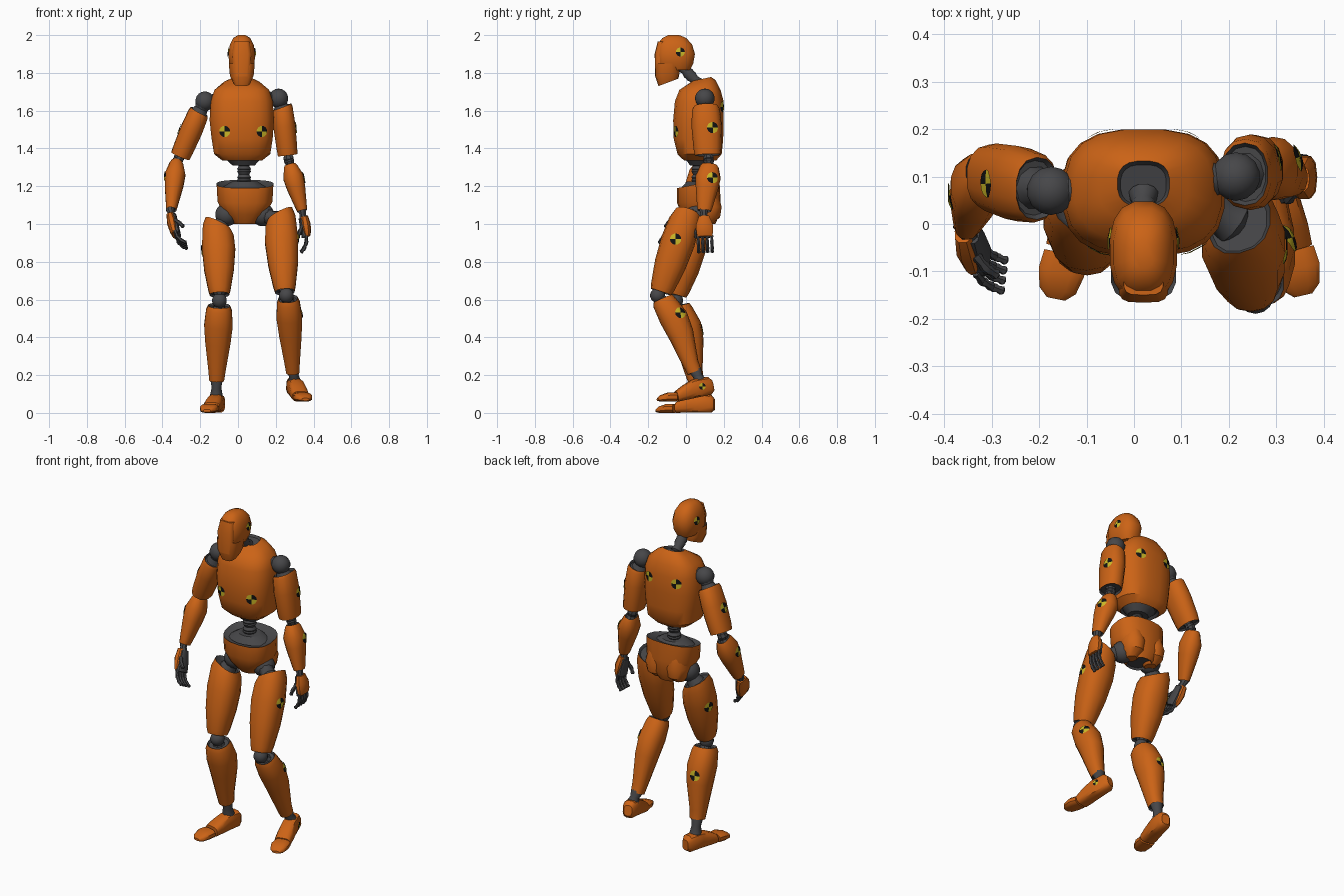
import bpy, bmesh, math
from mathutils import Vector
from mathutils.bvhtree import BVHTree

cube = bpy.data.objects.get("Cube")
if cube:
    bpy.data.objects.remove(cube, do_unlink=True)

# Materials
COLOURS = {"orange": (0.6, 0.125, 0.008), "dark_grey": (0.062, 0.062, 0.066),
           "yellow": (0.6, 0.48, 0.02), "black": (0.006, 0.006, 0.006)}
MATS = []
for label, rgb in COLOURS.items():
    m = bpy.data.materials.new(label)
    m.use_nodes = True
    m.diffuse_color = (*rgb, 1)
    node = m.node_tree.nodes["Principled BSDF"]
    node.inputs["Base Color"].default_value = (*rgb, 1)
    node.inputs["Roughness"].default_value = 0.6
    MATS.append(m)
ORANGE, GREY, YELLOW, BLACK = range(4)
X, Y, Z = Vector((1, 0, 0)), Vector((0, 1, 0)), Vector((0, 0, 1))
parts, trees = [], {}


def finish(name, bm, normals=True):
    if normals:
        bmesh.ops.recalc_face_normals(bm, faces=bm.faces)
    trees[name] = BVHTree.FromBMesh(bm)
    mesh = bpy.data.meshes.new(name)
    bm.to_mesh(mesh)
    bm.free()
    for m in MATS:
        mesh.materials.append(m)
    ob = bpy.data.objects.new(name, mesh)
    bpy.context.collection.objects.link(ob)
    parts.append(ob)


def loft(name, rings, mat=ORANGE, n=14, e=2.0, socket=False):
    """Skin rings of (centre, u, v); sockets close the ends with recessed grey."""
    bm = bmesh.new()
    power = lambda a: math.copysign(abs(a) ** (2 / e), a)
    loops = []
    for c, u, v in rings:
        angles = [math.tau * (i + 0.5) / n for i in range(n)]
        loops.append([bm.verts.new(c + u * power(math.cos(a)) + v * power(math.sin(a)))
                      for a in angles])

    def bridge(p, q, index):
        for i in range(n):
            j = (i + 1) % n
            bm.faces.new((p[i], p[j], q[j], q[i])).material_index = index

    for p, q in zip(loops, loops[1:]):
        bridge(p, q, mat)
    for end, c, nxt in ((loops[0], rings[0][0], rings[1][0]),
                        (loops[-1], rings[-1][0], rings[-2][0])):
        if socket:
            step = (nxt - c).normalized() * 0.012
            inner = [bm.verts.new(c + (v.co - c) * 0.88 + step) for v in end]
            bridge(end, inner, GREY)
            end = inner
        bm.faces.new(end).material_index = GREY if socket else mat
    finish(name, bm)


def stack(name, rows, **kw):
    """Horizontal sections: z, x, y, half width, half depth, rise to the back."""
    loft(name, [(Vector((x, y, z)), X * rx, Vector((0, ry, tilt)))
                for z, x, y, rx, ry, tilt in rows], **kw)


def limb(name, a, b, profile, scale=1.0, slant=0.0):
    """Shell from a to b; profile rows: position, side radius, depth radius, shift back."""
    a, b = Vector(a), Vector(b)
    w = (b - a).normalized()
    u = (X - w * X.dot(w)).normalized()
    v = u.cross(w)
    rings = []
    for t, ru, rv, off in profile:
        lean = slant * max(0, 1 - t / 0.4)
        rings.append((a.lerp(b, t) + v * off, (u + w * lean) * ru * scale, v * rv * scale))
    loft(name, rings, e=2.3, socket=True)


def rod(name, points, r, n=8):
    """Jointed rod, each link pinched in its middle."""
    rings = []
    for a, b in zip(points, points[1:]):
        a, b = Vector(a), Vector(b)
        w = (b - a).normalized()
        u = (Y - w * Y.dot(w)).normalized()
        for t, k in ((0, 0.9), (0.15, 1), (0.5, 0.75), (0.85, 1)):
            rings.append((a.lerp(b, t), u * r * k, w.cross(u) * r * k))
    rings.append((b, u * r * 0.6, w.cross(u) * r * 0.6))
    loft(name, rings, GREY, n)


def ball(name, c, r):
    bm = bmesh.new()
    bmesh.ops.create_uvsphere(bm, u_segments=14, v_segments=9, radius=r)
    bmesh.ops.translate(bm, verts=bm.verts, vec=Vector(c))
    for f in bm.faces:
        f.material_index = GREY
    finish(name, bm)


def marker(target, point, direction, r=0.03):
    """Round checkered target draped on a shell."""
    d = Vector(direction).normalized()
    tree = trees[target]
    start = Vector(point) - d
    hit, normal, _, _ = tree.ray_cast(start, d)
    if hit is None:
        return
    if normal.dot(d) > 0:
        normal = -normal
    u = (Z - normal * Z.dot(normal)).normalized()
    v = normal.cross(u)
    bm = bmesh.new()

    def drape(p):
        q = tree.ray_cast(p + normal * 0.03, -normal, 0.06)[0]
        return bm.verts.new((q or p) + normal * 0.005)

    centre, n = drape(hit), 16
    loops = [[drape(hit + (u * math.cos(math.tau * i / n) + v * math.sin(math.tau * i / n)) * r * k)
              for i in range(n)] for k in (0.5, 1)]
    for i in range(n):
        j = (i + 1) % n
        colour = BLACK if (i * 4 // n) % 2 else YELLOW
        for f in ((centre, loops[0][i], loops[0][j]),
                  (loops[0][i], loops[1][i], loops[1][j], loops[0][j])):
            bm.faces.new(f).material_index = colour
    finish(target + "_marker_%d" % len(parts), bm, normals=False)


# Head
stack("skull", [(1.815, .02, -.06, .052, .083, 0), (1.85, .02, -.06, .068, .1, 0),
                (1.9, .02, -.057, .072, .106, 0), (1.95, .02, -.06, .064, .094, 0),
                (1.985, .02, -.062, .045, .064, 0), (2.0, .02, -.065, .02, .03, 0)], e=2.5, n=16)
stack("face_plate", [(1.78, .02, -.13, .044, .033, 0), (1.9, .02, -.134, .052, .032, 0),
                     (1.965, .02, -.12, .042, .03, 0)], e=3.5)
stack("jaw_guard", [(1.75, .02, -.093, .045, .053, .02), (1.79, .02, -.098, .064, .064, .01),
                    (1.85, .02, -.1, .07, .062, 0)], e=3, socket=True)
rod("neck", [(.02, -.03, 1.84), (.02, .02, 1.79), (.02, .07, 1.74)], .032, 12)

# Torso, waist and pelvis
stack("chest_shell", [(1.335, .022, .075, .105, .085, 0), (1.37, .022, .072, .15, .118, 0),
                      (1.45, .022, .066, .163, .132, 0), (1.55, .02, .066, .172, .135, 0),
                      (1.65, .02, .07, .166, .13, 0), (1.71, .02, .074, .146, .11, 0),
                      (1.75, .02, .082, .095, .075, .012), (1.768, .02, .085, .055, .048, .01)],
      e=2.7, n=20, socket=True)
stack("chest_base", [(1.31, .03, .07, .06, .05, 0), (1.35, .025, .072, .1, .08, 0)], mat=GREY, n=16)
rod("spine", [(.032, .065, z) for z in (1.19, 1.24, 1.285, 1.33)], .038, 12)
stack("pelvis_dome", [(1.19, .035, .065, .125, .095, 0), (1.225, .035, .065, .07, .06, 0)],
      mat=GREY, n=16)
stack("pelvis_shell", [(1.0, .035, .085, .06, .07, 0), (1.05, .036, .078, .11, .1, 0),
                       (1.12, .037, .068, .147, .115, .01), (1.212, .037, .065, .152, .112, .022)],
      e=2.5, n=18, socket=True)
for side, x in (("right", -.03), ("left", .105)):
    stack(side + "_buttock", [(1.0, x, .1, .03, .035, 0), (1.035, x, .11, .058, .07, 0),
                              (1.09, x, .115, .066, .074, 0), (1.16, x, .11, .05, .06, 0)])

# Limb profiles
UPPER_ARM = [(0, .05, .066, 0), (.06, .056, .074, 0), (.4, .06, .08, 0),
             (.85, .056, .074, 0), (1, .053, .068, 0)]
FOREARM = [(0, .03, .04, 0), (.05, .037, .05, 0), (.27, .055, .067, 0), (.5, .05, .06, 0),
           (.9, .032, .042, 0), (1, .027, .036, 0)]
THIGH = [(0, .068, .07, 0), (.1, .083, .084, 0), (.35, .09, .091, 0), (.65, .08, .084, 0),
         (.93, .06, .065, 0), (1, .052, .056, 0)]
CALF = [(0, .052, .055, 0), (.06, .062, .064, 0), (.27, .069, .076, .012), (.5, .061, .068, .014),
        (.88, .041, .043, 0), (1, .036, .038, 0)]


def arm(side, shoulder, top, low, elbow, wrist, slant):
    ball(side + "_shoulder_ball", shoulder, .052)
    inward = Vector(shoulder).lerp(Vector((.02, .075, 1.66)), .4)
    rod(side + "_shoulder_link", [inward, shoulder, Vector(top).lerp(Vector(low), .1)], .046, 10)
    limb(side + "_upper_arm", top, low, UPPER_ARM, slant=slant)
    rod(side + "_elbow", [Vector(low).lerp(Vector(top), .1), Vector(low).lerp(Vector(elbow), .5),
                          Vector(elbow).lerp(Vector(wrist), .1)], .03)
    limb(side + "_forearm", elbow, wrist, FOREARM)


def hand(side, wrist, knuckle, inward):
    a, b = Vector(wrist), Vector(knuckle)
    w = (b - a).normalized()
    s = (Y - w * Y.dot(w)).normalized()
    n = w.cross(s)
    n = n if n.x * inward > 0 else -n
    rod(side + "_wrist", [a - w * .03, a + w * .03], .024)
    loft(side + "_palm", [(a.lerp(b, t) + n * .01, s * k, n * .016)
                          for t, k in ((.15, .025), (.5, .038), (1, .04))], GREY, 10, 3)
    loft(side + "_hand_shell", [(a.lerp(b, t) - n * .006, s * k, n * d) for t, k, d in
                                ((.08, .028, .02), (.45, .046, .027), (.8, .046, .022),
                                 (.97, .04, .014))], n=10, e=2.6)
    for i, label in enumerate(("index", "middle", "ring", "little")):
        points = [b + s * (i - 1.5) * .024 - w * .01]
        for length, curl in ((.038, .15), (.033, .6), (.028, 1.1)):
            points.append(points[-1] + (w + n * curl).normalized() * length)
        rod("%s_%s_finger" % (side, label), points, .0105, 6)
    base = a.lerp(b, .45) - s * .03 + n * .012
    middle = base + (w - s * .5 + n * .6).normalized() * .04
    rod(side + "_thumb", [base, middle, middle + (w + n * .6).normalized() * .035], .012, 6)


arm("left", (.215, .1, 1.665), (.234, .105, 1.62), (.263, .115, 1.365),
    (.275, .125, 1.315), (.34, .097, 1.07), -.25)
hand("left", (.343, .095, 1.05), (.363, .1, .93), -1)
arm("right", (-.175, .07, 1.65), (-.205, .075, 1.595), (-.305, .1, 1.36),
    (-.325, .11, 1.33), (-.353, .0, 1.075), .1)
hand("right", (-.355, -.01, 1.06), (-.328, -.075, .94), 1)


def leg(side, hip, top, low, knee, shin, ankle, slant, scale):
    ball(side + "_hip_ball", hip, .062)
    rod(side + "_hip_link", [hip, Vector(top).lerp(Vector(low), .08)], .05, 10)
    limb(side + "_thigh", top, low, THIGH, slant=slant)
    ball(side + "_knee_ball", knee, .04)
    rod(side + "_knee_link", [Vector(low).lerp(Vector(top), .06), knee,
                              Vector(shin).lerp(Vector(ankle), .06)], .036)
    limb(side + "_calf", shin, ankle, CALF, scale)


def foot(side, heel, forward, toe, ankle_top):
    def block(name, start, d, rows):
        start, d = Vector(start), Vector(d).normalized()
        across = d.cross(Z).normalized()
        up = across.cross(d)
        loft(name, [(start + d * q + up * (lo + hi) / 2, across * k, up * (hi - lo) / 2)
                    for q, k, lo, hi in rows], e=3, n=12)
    block(side + "_foot", heel, forward, [(0, .024, .015, .075), (.02, .038, 0, .098),
          (.1, .043, 0, .1), (.16, .047, 0, .078), (.205, .046, 0, .056)])
    block(side + "_toes", toe, (forward[0], forward[1], 0), [(0, .046, 0, .048),
          (.04, .05, 0, .048), (.08, .04, 0, .034), (.098, .02, .004, .018)])
    base = Vector(heel) + Vector(forward).normalized() * .075 + Z * .07
    rod(side + "_ankle", [ankle_top, base], .034, 10)


leg("left", (.13, .06, 1.05), (.222, .005, 1.05), (.248, -.132, .64), (.256, -.15, .622),
    (.265, -.122, .605), (.29, .045, .215), -.45, 1.0)
foot("left", (.285, .15, .1), (.22, -.95, -.2), (.335, -.055, .06), (.29, .045, .235))
leg("right", (-.06, .06, 1.05), (-.105, .05, 1.0), (-.098, -.053, .625), (-.098, -.055, .595),
    (-.1, -.042, .568), (-.113, .052, .172), .5, 1.12)
foot("right", (-.1, .15, 0), (-.2, -.98, 0), (-.145, -.062, 0), (-.113, .052, .2))

# Checkered targets
for x in (-.07, .125):
    marker("chest_shell", (x, 0, 1.49), Y)
for x in (-.07, .11):
    marker("chest_shell", (x, .1, 1.62), -Y)
for x, d in ((.1, -X), (-.06, X)):
    marker("skull", (x, -.03, 1.91), d, .024)
for side, out, spots in (
        ("left", 1, {"upper_arm": (.14, 1.51), "forearm": (.14, 1.245), "thigh": (-.055, .92),
                     "calf": (-.03, .53)}),
        ("right", -1, {"upper_arm": (.085, 1.5), "forearm": (.06, 1.25), "thigh": (.05, .86)})):
    for part, (y, z) in spots.items():
        marker(side + "_" + part, (out * .3, y, z), (-out, 0, 0))
marker("right_calf", (-.13, .1, .44), (.6, -.8, 0))
marker("left_foot", (.35, .085, .14), -X, .018)

# Smooth shading with sharp rims kept
bpy.ops.object.select_all(action="DESELECT")
for ob in parts:
    ob.select_set(True)
bpy.context.view_layer.objects.active = parts[0]
bpy.ops.object.shade_smooth_by_angle(angle=math.radians(38))
